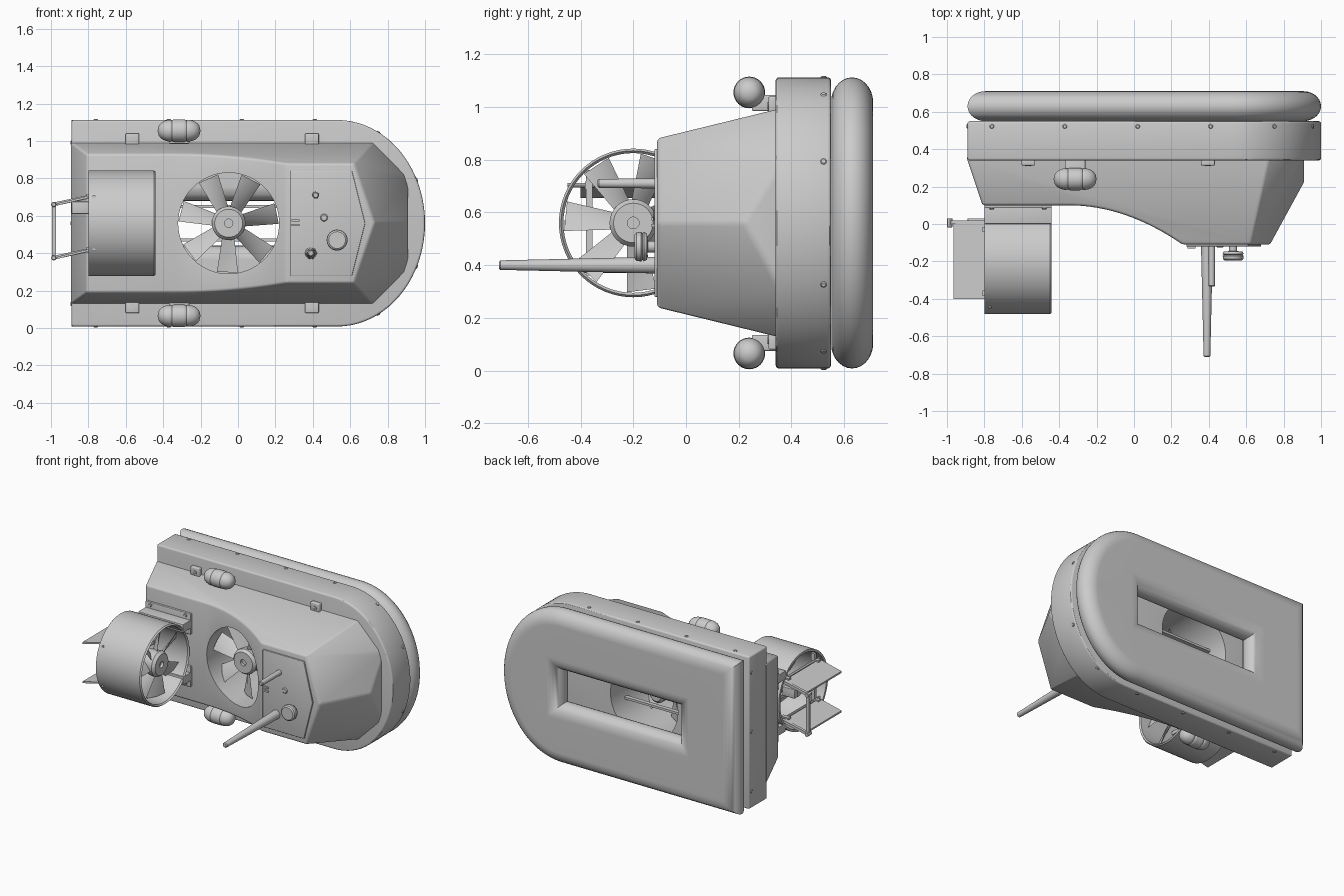
import bpy, bmesh, math
from mathutils import Vector, Matrix

if "Cube" in bpy.data.objects:
    bpy.data.objects.remove(bpy.data.objects["Cube"])

ZC = 0.56  # centre line height; the craft lies on its side, deck facing -y


def finish(name, bm, bevel=0, cutter=None, angle=30):
    bmesh.ops.recalc_face_normals(bm, faces=bm.faces[:])
    me = bpy.data.meshes.new(name)
    bm.to_mesh(me)
    bm.free()
    ob = bpy.data.objects.new(name, me)
    bpy.context.collection.objects.link(ob)
    bpy.ops.object.select_all(action='DESELECT')
    ob.select_set(True)
    bpy.context.view_layer.objects.active = ob
    if bevel:
        m = ob.modifiers.new("bevel", 'BEVEL')
        m.width, m.segments, m.limit_method = bevel, 3, 'ANGLE'
        bpy.ops.object.modifier_apply(modifier=m.name)
    if cutter:
        m = ob.modifiers.new("cut", 'BOOLEAN')
        m.object, m.operation, m.solver = cutter, 'DIFFERENCE', 'EXACT'
        bpy.ops.object.modifier_apply(modifier=m.name)
    bpy.ops.object.shade_smooth_by_angle(angle=math.radians(angle))
    return ob


def prism(name, pts, y0, y1, **kw):
    """Outline in (x, z) extruded along y."""
    bm = bmesh.new()
    f = bm.faces.new([bm.verts.new((x, y0, z)) for x, z in pts])
    ex = bmesh.ops.extrude_face_region(bm, geom=[f])["geom"]
    bmesh.ops.translate(bm, vec=(0, y1 - y0, 0), verts=[v for v in ex if isinstance(v, bmesh.types.BMVert)])
    return finish(name, bm, **kw)


def box(name, x0, x1, y0, y1, z0, z1, **kw):
    return prism(name, [(x0, z0), (x1, z0), (x1, z1), (x0, z1)], y0, y1, **kw)


def lathe(name, loc, axis, profile, seg=32):
    """Profile of (distance along axis, radius) spun round the axis."""
    bm = bmesh.new()
    vs = [bm.verts.new((r, 0, a)) for a, r in profile]
    es = [bm.edges.new(p) for p in zip(vs, vs[1:])]
    bmesh.ops.spin(bm, geom=vs + es, cent=(0, 0, 0), axis=(0, 0, 1), angle=2 * math.pi, steps=seg)
    bmesh.ops.remove_doubles(bm, verts=bm.verts[:], dist=1e-5)
    rot = Vector(axis).to_track_quat('Z', 'Y').to_matrix().to_4x4()
    bmesh.ops.transform(bm, matrix=Matrix.Translation(loc) @ rot, verts=bm.verts[:])
    return finish(name, bm)


def rod(name, p, q, r0, r1=None, seg=20):
    p, q = Vector(p), Vector(q)
    n, r1 = (q - p).length, r0 if r1 is None else r1
    c = min(r1 * 0.3, n * 0.3)
    return lathe(name, p, q - p, [(0, 0), (0, r0), (n - c, r1), (n, r1 - c), (n, 0)], seg)


def fan(name, loc, axis, radius, blades=7, phase=0.0):
    rot = Vector(axis).to_track_quat('Z', 'Y').to_matrix().to_4x4()
    lathe(name + "_hub", loc, axis, [(-.09, 0), (-.09, .08), (.05, .09), (.07, .075), (.07, .022), (.05, .022), (.05, 0)])
    bm = bmesh.new()
    for k in range(blades):
        th = phase + k * 2 * math.pi / blades
        er, et = Vector((math.cos(th), math.sin(th), 0)), Vector((-math.sin(th), math.cos(th), 0))
        rows = []
        for i in range(6):
            t = i / 5
            r, chord, p = .07 + t * (radius - .07), .10 + .03 * t, math.radians(50 - 20 * t)
            d = et * math.cos(p) + Vector((0, 0, 1)) * math.sin(p)
            n = et * -math.sin(p) + Vector((0, 0, 1)) * math.cos(p)
            rows.append([bm.verts.new(er * r + d * chord * a + n * b)
                         for a, b in ((-.5, 0), (0, .012), (.5, 0), (0, -.004))])
        for a, b in zip(rows, rows[1:]):
            for j in range(4):
                bm.faces.new((a[j], a[j - 1], b[j - 1], b[j]))
        bm.faces.new(rows[0])
        bm.faces.new(rows[-1])
    bmesh.ops.transform(bm, matrix=Matrix.Translation(loc) @ rot, verts=bm.verts[:])
    finish(name + "_blades", bm)


def outline(o=0, n=40):
    """D-shaped plan outline inset by o."""
    pts = [(-.89 + o, ZC - .552 + o)]
    for i in range(n + 1):
        a = -math.pi / 2 + math.pi * i / n
        pts.append((.53 + (.47 - o) * math.cos(a), ZC + (.552 - o) * math.sin(a)))
    return pts + [(-.89 + o, ZC + .552 - o)]


# Lift duct cutter
cutter = lathe("duct_cutter", (-.05, -.5, ZC), (0, 1, 0), [(0, 0), (0, .27), (1.5, .27), (1.5, 0)], 64)
cutter.hide_render = True

# Lower hull band
prism("hull_band", outline(), .34, .55, bevel=.012, cutter=cutter)

# Upper hull: side profile, then planar cuts for sloped flanks and faceted bow
prof = [(-.897, .36), (-.81, .1)]
prof += [(-.35 + .61 * i / 16, .1 - .21 * (i / 16) ** 2) for i in range(17)]
prof += [(.91, -.11), (.91, .36)]
bm = bmesh.new()
face = bm.faces.new([bm.verts.new((x, y, ZC - .6)) for x, y in prof])
ex = bmesh.ops.extrude_face_region(bm, geom=[face])["geom"]
bmesh.ops.translate(bm, vec=(0, 0, 1.2), verts=[v for v in ex if isinstance(v, bmesh.types.BMVert)])
bmesh.ops.recalc_face_normals(bm, faces=bm.faces[:])
for s in (-1, 1):
    for tri in (((0, .34, .43), (1, .34, .43), (0, -.11, .32)),
                ((.62, -.11, .32), (.73, -.11, 0), (.91, .22, 0)),
                ((.62, -.11, .32), (.72, .34, .43), (.91, .26, .2))):
        p, q, r = [Vector((x, y, ZC + s * z)) for x, y, z in tri]
        no = (q - p).cross(r - p).normalized()
        if no.dot(Vector((0, .3, ZC)) - p) > 0:
            no.negate()
        res = bmesh.ops.bisect_plane(bm, geom=bm.verts[:] + bm.edges[:] + bm.faces[:], dist=1e-5,
                                     plane_co=p, plane_no=no, clear_outer=True)
        bmesh.ops.edgeloop_fill(bm, edges=[e for e in res["geom_cut"] if isinstance(e, bmesh.types.BMEdge)])
finish("upper_hull", bm, bevel=.014, cutter=cutter)
bpy.data.objects.remove(cutter)

# Inflated skirt: rounded outer wall and flared central opening
bm = bmesh.new()
sweep = [math.pi * i / 14 for i in range(1, 15)]


def wall(ring):
    loops = []
    for a in sweep:
        y, o = .63 - .08 * math.cos(a), .095 * (1 - math.sin(a))
        loops.append([bm.verts.new((x, y, z)) for x, z in ring(o)])
    for a, b in zip(loops, loops[1:]):
        for j in range(len(a)):
            bm.faces.new((a[j - 1], a[j], b[j], b[j - 1]))
    return loops


def opening(o):
    x0, x1, h = -.42 - o, .52 + o, .12 + o
    return [(x0, ZC - h), (x1, ZC - h), (x1, ZC + h), (x0, ZC + h)]


outer, inner = wall(outline), wall(opening)
for k in (0, -1):
    edges = [bm.edges.get((l[j - 1], l[j])) for l in (outer[k], inner[k]) for j in range(len(l))]
    bmesh.ops.triangle_fill(bm, edges=edges, use_beauty=True)
skirt = finish("skirt", bm, angle=40)
skirt.modifiers.new("normals", 'WEIGHTED_NORMAL').keep_sharp = True

# Lift fan with its motor and crossbars
fan("lift_fan", (-.05, .2, ZC), (0, -1, 0), .262, phase=.2)
rod("lift_motor", (-.05, .25, ZC), (-.05, .42, ZC), .06)
for s in (-1, 1):
    box("lift_crossbar", -.33, .23, .38, .41, ZC + s * .09 - .008, ZC + s * .09 + .008)

# Deck hatch and its fittings
prism("deck_hatch", [(.28, .28), (.61, .28), (.68, .56), (.61, .84), (.28, .84)], -.12, -.1, bevel=.004)
rod("long_mast", (.39, -.10, .40), (.39, -.71, .40), .032, .018)
rod("short_mast", (.415, -.10, .71), (.415, -.335, .71), .019, .017)
lathe("filler_knob", (.53, -.11, .47), (0, -1, 0),
      [(0, 0), (0, .022), (.035, .022), (.038, .05), (.05, .056), (.055, .05), (.06, .056), (.078, .054), (.085, .045), (.085, 0)])
rod("deck_button", (.46, -.11, .59), (.46, -.126, .59), .02)
for z in (.55, .575):
    box("hatch_latch", .285, .33, -.13, -.11, z - .006, z + .006)

# Thruster duct, fan, motor and struts
lathe("thruster_duct", (-.8, -.2, ZC), (1, 0, 0),
      [(0, .265), (0, .282), (.35, .282), (.36, .274), (.35, .265), (0, .265)], 64)
fan("thruster_fan", (-.54, -.2, ZC), (1, 0, 0), .258, phase=.35)
rod("thruster_motor", (-.76, -.2, ZC), (-.6, -.2, ZC), .055)
box("motor_strut", -.74, -.71, -.46, .06, ZC - .012, ZC + .012)
box("duct_strut", -.78, -.75, -.38, -.355, ZC - .2, ZC + .2)
for s in (-1, 1):
    z = ZC + s * .19
    box("duct_mount", -.8, -.44, .0, .115, z - .03, z + .03, bevel=.004)
    box("duct_foot", -.8, -.44, .085, .115, z - .075, z + .075, bevel=.004)
    for x in (-.76, -.48):
        rod("mount_screw", (x, .09, z + s * .055), (x, .078, z + s * .055), .012, seg=12)

# Rudders, hinge pins and steering linkage
for z in (.40, .685):
    prism("rudder", [(-.965, z - .03), (-.79, z + .012), (-.79, z + .024), (-.965, z - .018)], -.40, .02)
    prism("rudder_arm", [(-.985, z - .034), (-.78, z + .01), (-.78, z + .03), (-.985, z - .014)], 0, .02)
    rod("linkage_post", (-.985, .03, z - .025), (-.985, -.02, z - .025), .014, seg=12)
    for y in (-.03, -.37):
        box("rudder_hinge", -.81, -.75, y - .014, y + .014, z + .004, z + .032)
    rod("hinge_pin", (-.77, -.45, z + .018), (-.77, .1, z + .018), .008, seg=12)
box("linkage_bar", -.994, -.972, -.005, .015, .37, .665)
box("steering_servo", -.89, -.79, -.01, .03, .61, .675, bevel=.004)

# Side floats and lifting lugs, both sides
lobes = [(0, 0)]
for i in range(37):
    t = i / 36
    lobes.append((.23 * t, .06 * max(0, 1 - abs(2 * t - 1) ** 3.5) ** .5 * (1 - .07 * math.cos(6 * math.pi * t + math.pi) ** 8 * (0 if abs(t - .5) < .09 or abs(t - .5) > .3 else 1))))
for s in (-1, 1):
    z = ZC + s * .495
    lathe("side_float", (-.43, .24, z), (1, 0, 0), lobes)
    box("float_mount", -.37, -.26, .25, .345, z - s * .04 - .03, z - s * .04 + .03, bevel=.006)
    for x in (-.565, .395):
        box("lug", x - .037, x + .037, .313, .345, ZC + s * .45 - .03, ZC + s * .45 + .03, bevel=.006)
        lathe("lug_eye", (x, .315, ZC + s * .445), (0, -1, 0), [(0, .014), (.006, .014), (.006, .009), (0, .009)], 16)

# Screws round the hull band
for s in (-1, 1):
    for x in (-.76, -.37, .02, .41):
        rod("band_screw", (x, .522, ZC + s * .545), (x, .522, ZC + s * .557), .012, seg=12)
    for a in (25, 62):
        c, d = math.cos(math.radians(a)), s * math.sin(math.radians(a))
        n = Vector((c / .47, 0, d / .552)).normalized()
        p = Vector((.53 + .47 * c, .522, ZC + .552 * d))
        rod("band_screw", p - n * .01, p + n * .004, .012, seg=12)
for z in (.13, .56, .99):
    rod("stern_screw", (-.885, .522, z), (-.895, .522, z), .012, seg=12)
